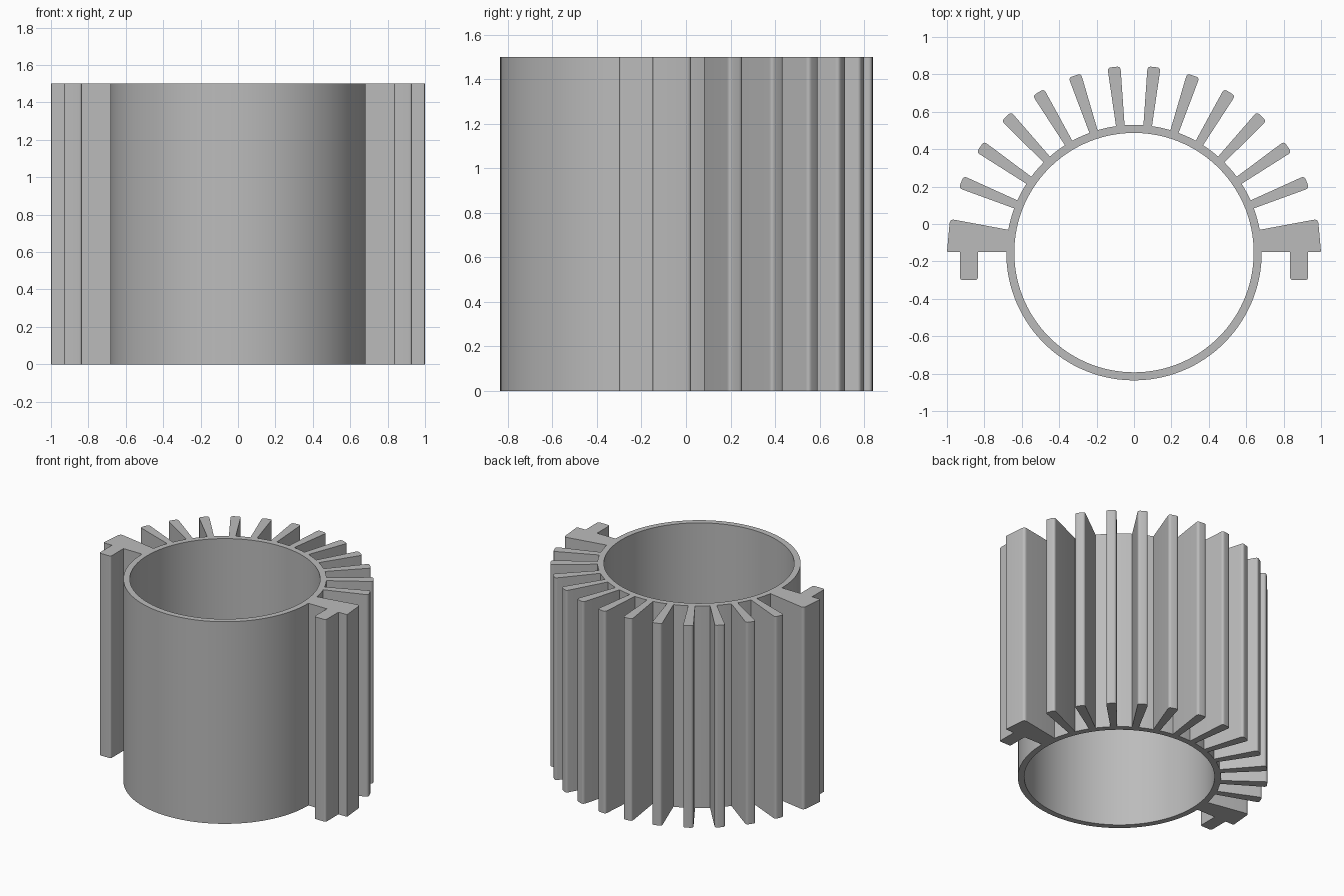
import bpy
import bmesh
from math import sin, cos, pi, radians, atan2, ceil
from mathutils import Vector

cube = bpy.data.objects.get("Cube")
if cube:
    bpy.data.objects.remove(cube, do_unlink=True)

CENTRE_Y, HEIGHT = -0.153, 1.5
OUTER, INNER, TIP = 0.683, 0.64, 0.998
FIN_COUNT, FIN_START = 12, radians(22.2)
STEP = radians(3)

metal = bpy.data.materials.new("grey metal")
metal.use_nodes = True
grey = (0.5, 0.5, 0.5, 1)
metal.diffuse_color = grey
metal.node_tree.nodes["Principled BSDF"].inputs["Base Color"].default_value = grey


def arc(start, end, radius):
    """Points strictly between two angles on the tube."""
    n = max(1, ceil((end - start) / STEP))
    angles = [start + (end - start) * i / n for i in range(1, n)]
    return [Vector((cos(a), sin(a))) * radius for a in angles]


def rounded(corners, steps=5):
    """Turn (x, y, radius) corners into a path with rounded corners."""
    pts = [Vector(c[:2]) for c in corners]
    path = []
    for i, (p, c) in enumerate(zip(pts, corners)):
        if not c[2]:
            path.append(p)
            continue
        a = p + (pts[i - 1] - p).normalized() * c[2]
        b = p + (pts[i + 1] - p).normalized() * c[2]
        for k in range(steps + 1):
            t = k / steps
            path.append(a * (1 - t) ** 2 + p * 2 * t * (1 - t) + b * t * t)
    return path


def fin(angle):
    """Radial fin, wider at its rounded tip."""
    root, tip = 0.023, 0.035
    base = (OUTER ** 2 - root ** 2) ** 0.5
    shape = rounded([(base, -root, 0), (TIP, -tip, 0.02),
                     (TIP, tip, 0.02), (base, root, 0)])
    u, v = Vector((cos(angle), sin(angle))), Vector((-sin(angle), cos(angle)))
    return [u * p.x + v * p.y for p in shape]


# Side flange with a downward foot, mirrored for the other side
flange = rounded([(OUTER, 0.003, 0), (0.835, 0.003, 0), (0.835, -0.147, 0.015),
                  (0.93, -0.147, 0.015), (0.93, 0.003, 0), (1.0, 0.003, 0.008),
                  (0.984, 0.18, 0.025), (0.672, 0.122, 0)])
mirrored = [Vector((-p.x, p.y)) for p in reversed(flange)]
spacing = (pi - 2 * FIN_START) / (FIN_COUNT - 1)
fins = [fin(FIN_START + i * spacing) for i in range(FIN_COUNT)]

# Join the features along the tube, then close around the plain front
outline = []
features = [flange] + fins + [mirrored]
for i, part in enumerate(features):
    outline += part
    following = features[(i + 1) % len(features)][0]
    start = atan2(part[-1].y, part[-1].x) % (2 * pi)
    end = atan2(following.y, following.x) % (2 * pi)
    if end < start:
        end += 2 * pi
    outline += arc(start, end, OUTER)
bore = [Vector((INNER, 0))] + arc(0, 2 * pi, INNER)

# Fill the section between outline and bore, and extrude it upwards
bm = bmesh.new()
edges = []
for loop in (outline, bore):
    verts = [bm.verts.new((p.x, p.y + CENTRE_Y, 0)) for p in loop]
    edges += [bm.edges.new((verts[i - 1], verts[i])) for i in range(len(verts))]
bmesh.ops.triangle_fill(bm, use_beauty=True, edges=edges, normal=(0, 0, 1))
top = bmesh.ops.extrude_face_region(bm, geom=bm.faces[:], use_keep_orig=True)
bmesh.ops.translate(bm, vec=(0, 0, HEIGHT),
                    verts=[g for g in top["geom"] if isinstance(g, bmesh.types.BMVert)])
bmesh.ops.recalc_face_normals(bm, faces=bm.faces[:])

mesh = bpy.data.meshes.new("finned_tube")
bm.to_mesh(mesh)
bm.free()
mesh.materials.append(metal)
body = bpy.data.objects.new("finned_tube", mesh)
bpy.context.collection.objects.link(body)
bpy.ops.object.select_all(action="DESELECT")
body.select_set(True)
bpy.context.view_layer.objects.active = body
bpy.ops.object.shade_smooth_by_angle(angle=radians(30))
